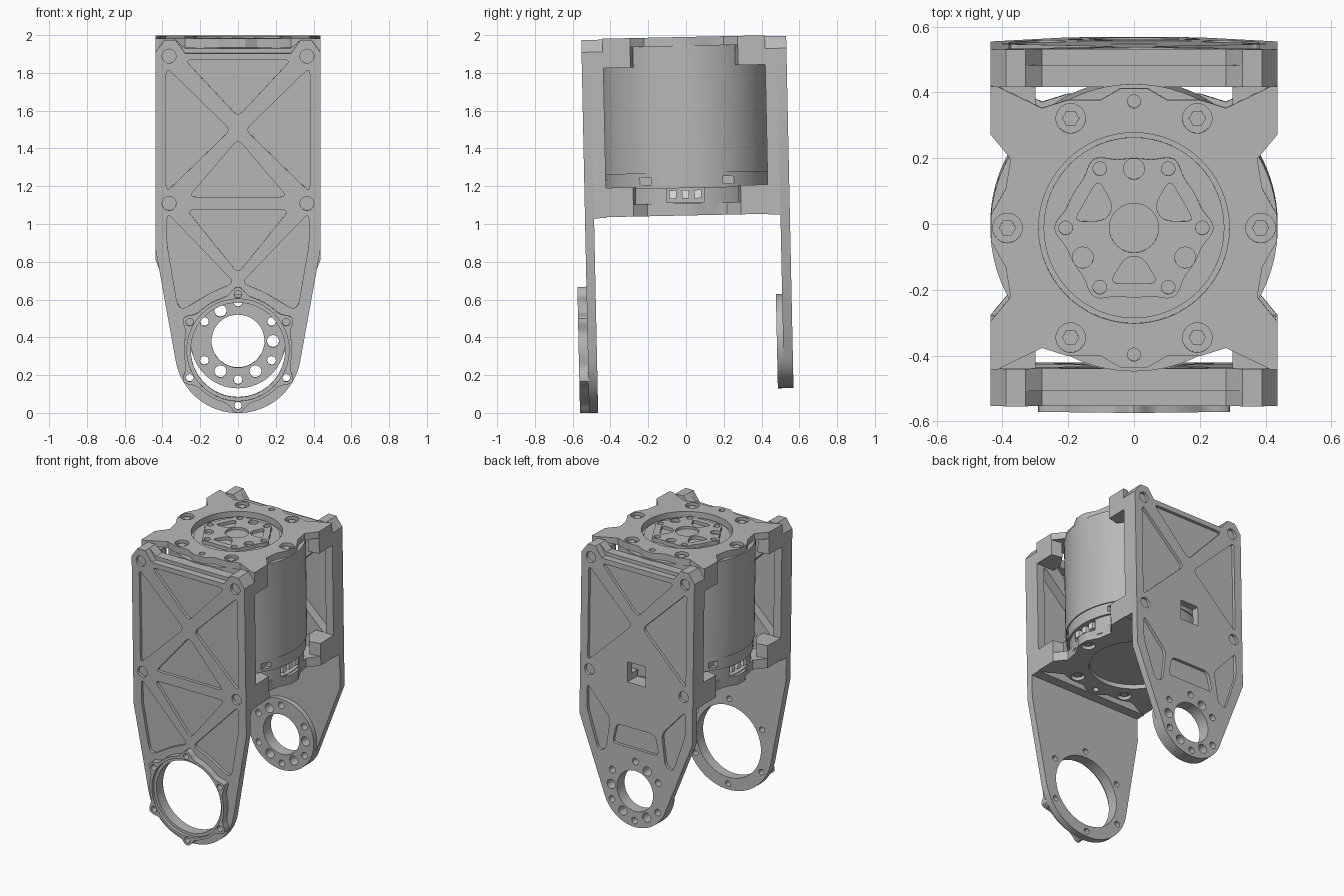
import bpy, bmesh
from math import sin, cos, atan2, acos, hypot, pi, radians
from mathutils import Matrix, Vector

cube = bpy.data.objects.get("Cube")
if cube:
    bpy.data.objects.remove(cube, do_unlink=True)


def material(name, rgb):
    m = bpy.data.materials.new(name)
    m.use_nodes = True
    m.diffuse_color = (*rgb, 1)
    m.node_tree.nodes["Principled BSDF"].inputs["Base Color"].default_value = (*rgb, 1)
    return m


METAL = material("grey metal", (0.48, 0.48, 0.48))
LIGHT = material("white plastic", (0.85, 0.85, 0.85))
parts = []


# Outline helpers
def circle(r, cx=0, cy=0, n=32):
    return [(cx + r * cos(2 * pi * i / n), cy + r * sin(2 * pi * i / n)) for i in range(n)]


def polar(r, degrees, cx=0, cy=0):
    return cx + r * cos(radians(degrees)), cy + r * sin(radians(degrees))


def lobed(r, lobe, count, phase, cx=0, cy=0, n=144, power=6):
    pts = []
    for i in range(n):
        a = 360 * i / n
        bump = max(0, cos(radians(count * (a - phase)) / 2) ** 2) ** power
        pts.append(polar(r + lobe * bump, a, cx, cy))
    return pts


def rounded(pts, r=0.035, n=4):
    out = []
    for i, p in enumerate(pts):
        p = Vector(p)
        a, b = Vector(pts[i - 1]) - p, Vector(pts[(i + 1) % len(pts)]) - p
        a = p + a.normalized() * min(r, a.length * 0.45)
        b = p + b.normalized() * min(r, b.length * 0.45)
        for k in range(n + 1):
            t = k / n
            out.append(tuple(a * (1 - t) ** 2 + p * 2 * t * (1 - t) + b * t * t))
    return out


def mirror(pts):
    return [(-x, y) for x, y in reversed(pts)]


def rect(x0, x1, y0, y1):
    return [(x0, y0), (x1, y0), (x1, y1), (x0, y1)]


# Solid helpers: each prism is (outline, start, end, axis)
def make(name, prisms, mat=METAL, keep=True):
    bm = bmesh.new()
    for pts, a, b, axis in prisms:
        place = (lambda p, h: (p[0], p[1], h)) if axis == "z" else \
                (lambda p, h: (p[0], h, p[1])) if axis == "y" else \
                (lambda p, h: (h, p[0], p[1]))
        lo = [bm.verts.new(place(p, a)) for p in pts]
        hi = [bm.verts.new(place(p, b)) for p in pts]
        bm.faces.new(lo)
        bm.faces.new(hi)
        for i in range(len(pts)):
            bm.faces.new((lo[i - 1], lo[i], hi[i], hi[i - 1]))
    bmesh.ops.recalc_face_normals(bm, faces=bm.faces)
    mesh = bpy.data.meshes.new(name)
    bm.to_mesh(mesh)
    bm.free()
    mesh.materials.append(mat)
    ob = bpy.data.objects.new(name, mesh)
    bpy.context.collection.objects.link(ob)
    if keep:
        parts.append(ob)
    return ob


def cut(ob, prisms):
    cutter = make("cutter", prisms, keep=False)
    mod = ob.modifiers.new("cut", "BOOLEAN")
    mod.operation, mod.solver, mod.object = "DIFFERENCE", "EXACT", cutter
    dg = bpy.context.evaluated_depsgraph_get()
    mesh = bpy.data.meshes.new_from_object(ob.evaluated_get(dg))
    ob.modifiers.clear()
    ob.data = mesh
    bpy.data.objects.remove(cutter, do_unlink=True)


# Side plates: eared top, tapering to a round end
def plate_outline(shoulder, cz, r):
    px, dz = 0.437, shoulder - cz
    start = atan2(dz, px) - acos(r / hypot(px, dz))
    arc = [(r * cos(start + (-pi - 2 * start) * i / 32),
            cz + r * sin(start + (-pi - 2 * start) * i / 32)) for i in range(33)]
    half = [(0.28, 1.915), (0.33, 1.985), (0.39, 1.985), (0.437, 1.92), (px, shoulder)]
    return half + arc + mirror(half)


side_tri = rounded([(0.38, 1.84), (0.38, 1.18), (0.04, 1.51)])
top_tri = rounded([(-0.28, 1.88), (0.28, 1.88), (0, 1.58)])
low_tri = rounded([(-0.26, 1.155), (0.26, 1.155), (0, 1.46)])
truss = [side_tri, mirror(side_tri), top_tri, low_tri]
bolts = [(sx * 0.365, z) for sx in (-1, 1) for z in (1.12, 1.9)]
bolt_holes = [circle(0.037, x, z, 20) for x, z in bolts]

FZ, BZ = 0.345, 0.37
front_low = rounded([(0.375, 1.07), (0.02, 0.7), (0.14, 0.65), (0.29, 0.56), (0.32, 0.58), (0.375, 0.9)])
front_mid = rounded([(-0.27, 1.085), (0.27, 1.085), (0, 0.75)])
back_low = rounded([(0.38, 1.02), (0.2, 0.82), (0.23, 0.6), (0.29, 0.58), (0.38, 0.85)])
back_mid = rounded([(-0.15, 0.8), (0.15, 0.8), (0.18, 0.66), (-0.18, 0.66)])

front = make("front_plate", [(plate_outline(0.88, FZ, 0.335), -0.534, -0.486, "y")])
cut(front, [(p, -0.6, -0.514, "y") for p in
            truss + bolt_holes + [front_low, mirror(front_low), front_mid]])
ring_holes = [circle(0.02, *polar(0.295, 30 + 60 * k, 0, FZ), 16) for k in range(6)]
bore = [(circle(0.25, 0, FZ, 64), -0.7, -0.4, "y")]
cut(front, bore + [(h, -0.7, -0.4, "y") for h in ring_holes])

ring = make("front_bearing_ring", [(lobed(0.287, 0.047, 6, 30, 0, FZ), -0.582, -0.53, "y")])
cut(ring, bore + [(h, -0.7, -0.4, "y") for h in ring_holes])
cut(ring, [(circle(0.27, 0, FZ, 64), -0.6, -0.56, "y")])

back = make("back_plate", [(plate_outline(0.8, BZ, 0.25), 0.501, 0.551, "y")])
cut(back, [(p, 0.53, 0.6, "y") for p in
           truss[:3] + bolt_holes + [back_low, mirror(back_low), back_mid]])
window = [(rect(-0.07, 0.07, 1.11, 1.25), 0.3, 0.7, "y")]
cut(back, window)

# Back mounting disc with its bolt circle
disc = make("back_mounting_disc", [(circle(0.25, 0, BZ, 64), 0.468, 0.503, "y")])
disc_holes = [circle(0.023, *polar(0.205, a, 0, BZ), 16) for a in (30, 90, 150, 210, 270, 330)]
disc_holes += [circle(0.032, *polar(0.185, a, 0, BZ), 16) for a in (0, 120, 240)]
disc_holes += [circle(0.032, *polar(0.185, 300, 0, BZ), 16), circle(0.14, 0, BZ, 48)]
for ob in (disc, back):
    cut(ob, [(h, 0.3, 0.7, "y") for h in disc_holes])

# Thick truss frames behind the upper half of each plate
frame_shape = [(0.437, 1.04), (0.437, 1.92), (0.39, 1.985), (0.33, 1.985), (0.28, 1.94)]
frame_shape += mirror(frame_shape)
for name, y0, y1 in (("front_frame", -0.488, -0.42), ("back_frame", 0.437, 0.503)):
    frame = make(name, [(frame_shape, y0, y1, "y")])
    cut(frame, [(p, y0 - 0.1, y1 + 0.1, "y") for p in truss])
    if y0 > 0:
        cut(frame, window)

# Motor body
motor = make("motor_shell", [(circle(0.437, 0, 0.0085, 96), 1.27, 1.945, "z")])
collar = make("motor_collar", [(circle(0.43, 0, 0.0085, 96), 1.19, 1.275, "z")])
cut(collar, [(rect(sx * 0.41 - 0.06, sx * 0.41 + 0.06, y - 0.03, y + 0.03), 1.21, 1.25, "z")
             for sx in (-1, 1) for y in (-0.21, 0.23)])
base = make("motor_base", [(circle(0.415, 0, 0.0085, 96), 1.075, 1.2, "z")])
for sx in (-1, 1):
    inner, outer = sorted((sx * 0.36, sx * 0.5))
    cut(base, [(rect(-0.1, 0.1, 1.115, 1.195), inner, outer, "x")])
    make("connector", [(rect(-0.085 + 0.066 * k, -0.047 + 0.066 * k, 1.135, 1.18),
                        sx * 0.355, sx * 0.412, "x") for k in range(3)], LIGHT)

# Top and bottom brackets share an outline
quarter = [(0.435, 0.04), (0.39, 0.12), (0.375, 0.21), (0.437, 0.285), (0.437, 0.43), (0.415, 0.43),
           (0.28, 0.365), (0.2, 0.39), (0.1, 0.39), (0.04, 0.425)]
half = quarter + mirror(quarter)
outline = [(x, y + 0.0085) for x, y in half + [(-x, -y) for x, y in half]]
spots = [polar(0.385, 60 * k, 0, 0.0085) for k in range(6)]


def bracket(name, z0, z1, block0, block1, face, inward):
    ob = make(name, [(outline, z0, z1, "z")])
    cut(ob, [(circle(0.29, 0, 0.0085, 64), z0 - 0.1, z1 + 0.1, "z")])
    cut(ob, [(circle(0.045, x, y, 24), *sorted((face - inward * 0.1, face + inward * 0.025)), "z")
             for x, y in spots] +
        [(circle(0.02, 0, 0.0085 + s * 0.385, 16), z0 - 0.1, z1 + 0.1, "z") for s in (-1, 1)])
    make(name + "_bolts", [(circle(0.026, x, y, 6), *sorted((face + inward * 0.01, face + inward * 0.03)), "z")
                           for x, y in spots])
    corner = [(0.437, 0.285), (0.437, 0.43), (0.3, 0.43), (0.3, 0.36), (0.36, 0.27)]
    make(name + "_corner_blocks", [([(sx * x, 0.0085 + sy * y) for x, y in corner], block0, block1, "z")
                                   for sx in (-1, 1) for sy in (-1, 1)])


bracket("top_bracket", 1.943, 1.99, 1.835, 1.95, 1.99, -1)
bracket("bottom_bracket", 1.045, 1.11, 1.1, 1.2, 1.045, 1)

# Output flange on top of the motor
make("flange_base", [(circle(0.275, 0, 0.0085, 64), 1.94, 1.957, "z")])
flange = make("output_flange", [(lobed(0.212, 0.03, 6, 0, 0, 0.0085, power=3), 1.95, 1.982, "z")])
pocket = []
for a in (30, 150, 270):
    wedge = [polar(r, a + d, 0, 0.0085) for r, d in ((0.09, -16), (0.185, -24), (0.185, 24), (0.09, 16))]
    pocket.append((rounded(wedge, 0.03), 1.96, 2.1, "z"))
cut(flange, pocket + [(circle(0.075, 0, 0.0085), 1.965, 2.1, "z")])
cut(flange, [(circle(0.021, *polar(0.208, 60 * k, 0, 0.0085), 16), 1.96, 2.1, "z") for k in range(6)] +
    [(circle(0.032, *polar(0.18, a, 0, 0.0085), 20), 1.96, 2.1, "z") for a in (90, 210, 330)])

# Lean the whole assembly slightly and shade it
pivot = Vector((0, 0, 1))
lean = Matrix.Translation(pivot) @ Matrix.Rotation(radians(1.2), 4, "X") @ Matrix.Translation(-pivot)
for ob in parts:
    ob.data.transform(lean)
    ob.data.shade_smooth()
    ob.data.set_sharp_from_angle(angle=radians(30))
